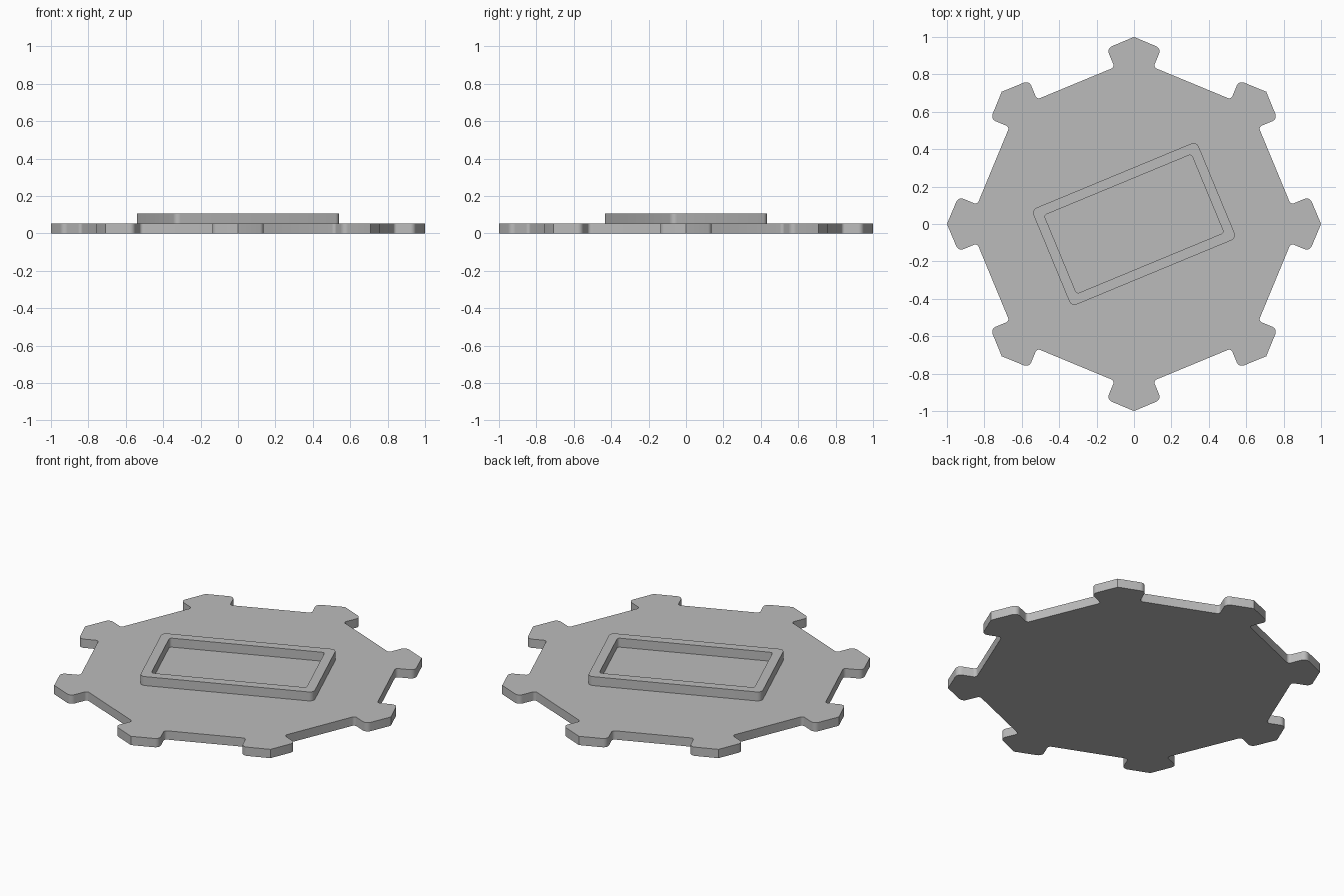
import bpy, bmesh, math
from mathutils import Vector, Matrix

if "Cube" in bpy.data.objects:
    bpy.data.objects.remove(bpy.data.objects["Cube"])

PLATE_TOP = 0.052
FRAME_TOP = 0.105
TILT = math.radians(22.5)

grey = bpy.data.materials.new("light grey")
grey.diffuse_color = (0.5, 0.5, 0.5, 1)
grey.use_nodes = True
grey.node_tree.nodes["Principled BSDF"].inputs["Base Color"].default_value = grey.diffuse_color


def fillet(corners, steps=6):
    """Round the right-angle corners of a closed outline given as (x, y, radius)."""
    out = []
    for i, (x, y, r) in enumerate(corners):
        p = Vector((x, y))
        if r == 0:
            out.append(p)
            continue
        a = (Vector(corners[i - 1][:2]) - p).normalized()
        b = (Vector(corners[(i + 1) % len(corners)][:2]) - p).normalized()
        for k in range(steps + 1):
            t = k / steps * math.pi / 2
            out.append(p + r * (a * (1 - math.sin(t)) + b * (1 - math.cos(t))))
    return out


def rectangle(half_x, half_y, r):
    pts = fillet([(half_x, half_y, r), (-half_x, half_y, r),
                  (-half_x, -half_y, r), (half_x, -half_y, r)])
    return [Matrix.Rotation(TILT, 2) @ p for p in pts]


def finish(name, bm):
    bmesh.ops.recalc_face_normals(bm, faces=bm.faces)
    mesh = bpy.data.meshes.new(name)
    bm.to_mesh(mesh)
    bm.free()
    mesh.materials.append(grey)
    obj = bpy.data.objects.new(name, mesh)
    bpy.context.collection.objects.link(obj)
    bpy.ops.object.select_all(action='DESELECT')
    obj.select_set(True)
    bpy.context.view_layer.objects.active = obj
    bpy.ops.object.shade_smooth_by_angle(angle=math.radians(20))
    return obj


# Octagonal plate with a pointed, rounded tooth at each of its eight corners
tooth = [(0.838, -0.104, 0.018), (0.939, -0.146, 0.03), (1.0, 0.0, 0),
         (0.939, 0.146, 0.03), (0.838, 0.104, 0.018)]
corners = []
for i in range(8):
    turn = Matrix.Rotation(i * math.pi / 4, 2)
    corners += [(*(turn @ Vector((x, y))), r) for x, y, r in tooth]

bm = bmesh.new()
face = bm.faces.new([bm.verts.new((p.x, p.y, 0)) for p in fillet(corners)])
top = bmesh.ops.extrude_face_region(bm, geom=[face], use_keep_orig=True)["geom"]
bmesh.ops.translate(bm, vec=(0, 0, PLATE_TOP),
                    verts=[v for v in top if isinstance(v, bmesh.types.BMVert)])
finish("toothed_plate", bm)

# Raised rectangular frame, open in the middle, turned on the plate
bm = bmesh.new()
outer, inner = rectangle(0.478, 0.28, 0.03), rectangle(0.426, 0.227, 0.015)
loops = [[bm.verts.new((p.x, p.y, z)) for p in pts] for pts, z in
         ((outer, PLATE_TOP), (outer, FRAME_TOP), (inner, FRAME_TOP), (inner, PLATE_TOP))]
for low, high in zip(loops, loops[1:]):
    for i in range(len(low)):
        bm.faces.new((low[i - 1], low[i], high[i], high[i - 1]))
finish("raised_frame", bm)
